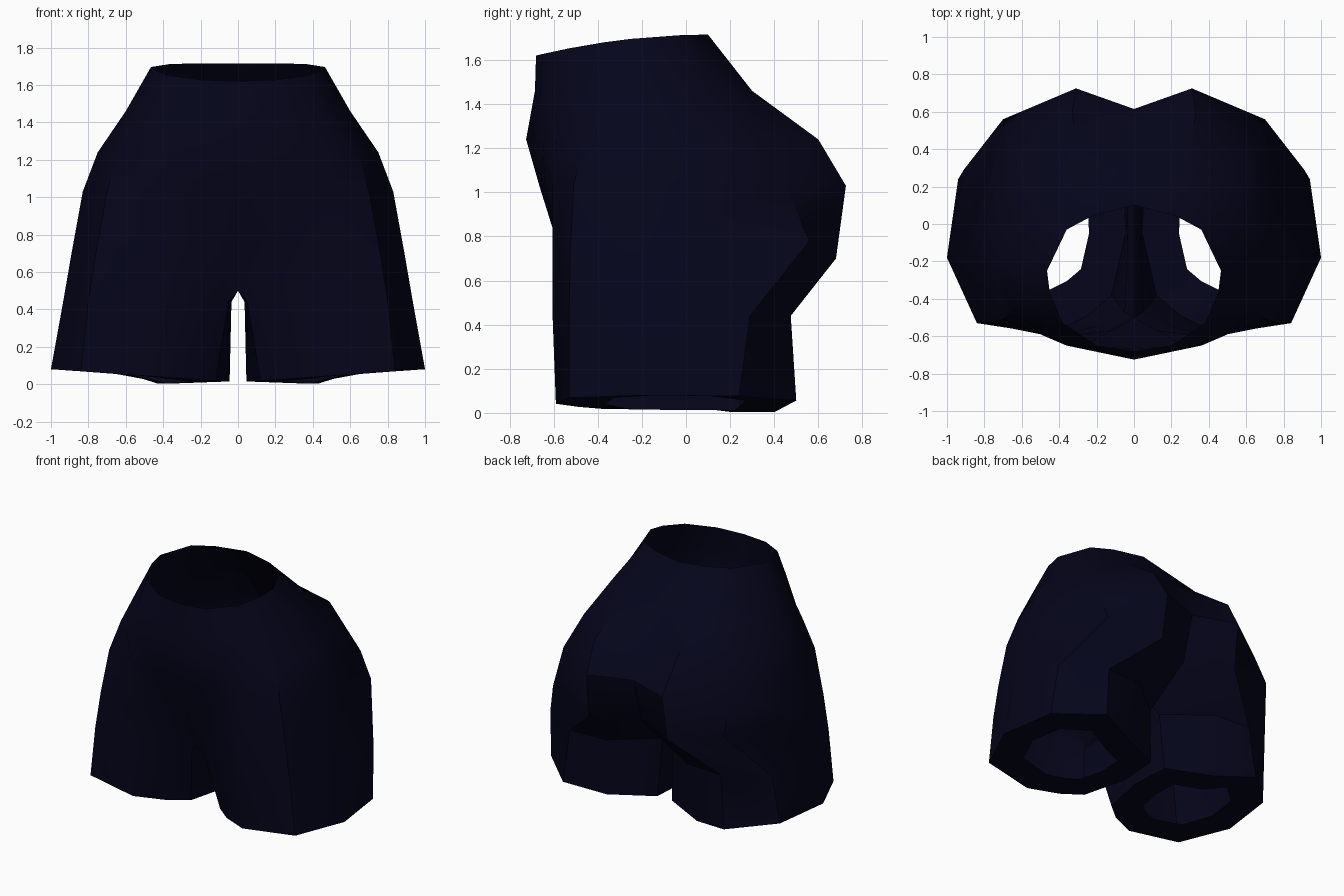
import bpy
import bmesh
import math
from mathutils import Vector

cube = bpy.data.objects.get("Cube")
if cube:
    bpy.data.objects.remove(cube, do_unlink=True)

# Fabric
navy = bpy.data.materials.new("dark_navy_fabric")
navy.use_nodes = True
colour = (0.0015, 0.0015, 0.011, 1)
navy.diffuse_color = colour
shader = navy.node_tree.nodes["Principled BSDF"]
shader.inputs["Base Color"].default_value = colour


def ring(points, height, slope_x=0.0):
    """Lift a flat outline to a height, rising outwards."""
    return [Vector((x, y, height + slope_x * x)) for x, y in points]


def shrink(points, centre, factor):
    """Inset an outline towards a vertical axis."""
    cx, cy = centre
    return [Vector((cx + (p.x - cx) * factor, cy + (p.y - cy) * factor, p.z))
            for p in points]


# Left half outlines, from front centre around the outside to back centre
waist = ring([(0, -.68), (.2, -.65), (.38, -.53), (.45, -.37),
              (.465, -.25), (.36, -.03), (.22, .045), (0, .1)], 1.715)
for p in waist:
    p.z -= .156 * (p.y - .1) ** 2  # dips towards the front
upper_hip = ring([(0, -.685), (.25, -.66), (.42, -.58), (.54, -.43),
                  (.6, -.2), (.52, .1), (.29, .3), (0, .26)], 1.46)
hip = ring([(0, -.725), (.36, -.65), (.5, -.59), (.64, -.46),
            (.75, -.15), (.62, .31), (.33, .6), (0, .5)], 1.24)
seat = ring([(0, -.665), (.25, -.64), (.46, -.605), (.7, -.51),
             (.83, -.15), (.69, .45), (.31, .725), (0, .615)], 1.03)

# The last two points of leg outlines run along the inner thigh
crotch = ring([(0, -.5), (.12, -.57), (.42, -.605), (.76, -.525), (.89, -.16),
               (.7, .56), (.32, .68), (0, .52), (0, .2), (0, -.15)], .7)
for i in (0, 8, 9):
    crotch[i].z = .5
crotch[5].z = .78
thigh = ring([(.05, -.47), (.18, -.54), (.42, -.605), (.8, -.53), (.935, -.17),
              (.91, .29), (.62, .475), (.33, .46), (.04, .22), (.035, -.1)], .44)
hem = ring([(.12, -.38), (.25, -.49), (.45, -.59), (.84, -.53), (1, -.18),
            (.94, .24), (.66, .5), (.37, .4), (.06, .25), (.045, -.05)], .01, .07)
hem[7].z = .003

# Thin cloth from waist to hem, with a flat cuff turned in at each leg
cuff = shrink(hem, (.51, -.05), .58)
rings = [waist, upper_hip, hip, seat, crotch, thigh, hem, cuff]

bm = bmesh.new()
loops = [[bm.verts.new(p) for p in points] for points in rings]
for upper, lower in zip(loops, loops[1:]):
    count = min(len(upper), len(lower))
    closed = count == len(crotch)
    for i in range(count if closed else count - 1):
        j = (i + 1) % count
        bm.faces.new((lower[i], lower[j], upper[j], upper[i]))

mesh = bpy.data.meshes.new("shorts")
bm.to_mesh(mesh)
bm.free()
mesh.materials.append(navy)
shorts = bpy.data.objects.new("shorts", mesh)
bpy.context.collection.objects.link(shorts)

# Right half
mirror = shorts.modifiers.new("mirror", "MIRROR")
mirror.use_clip = True
mirror.merge_threshold = .001

bpy.ops.object.select_all(action="DESELECT")
shorts.select_set(True)
bpy.context.view_layer.objects.active = shorts
bpy.ops.object.modifier_apply(modifier=mirror.name)
bpy.ops.object.shade_smooth_by_angle(angle=math.radians(35))
